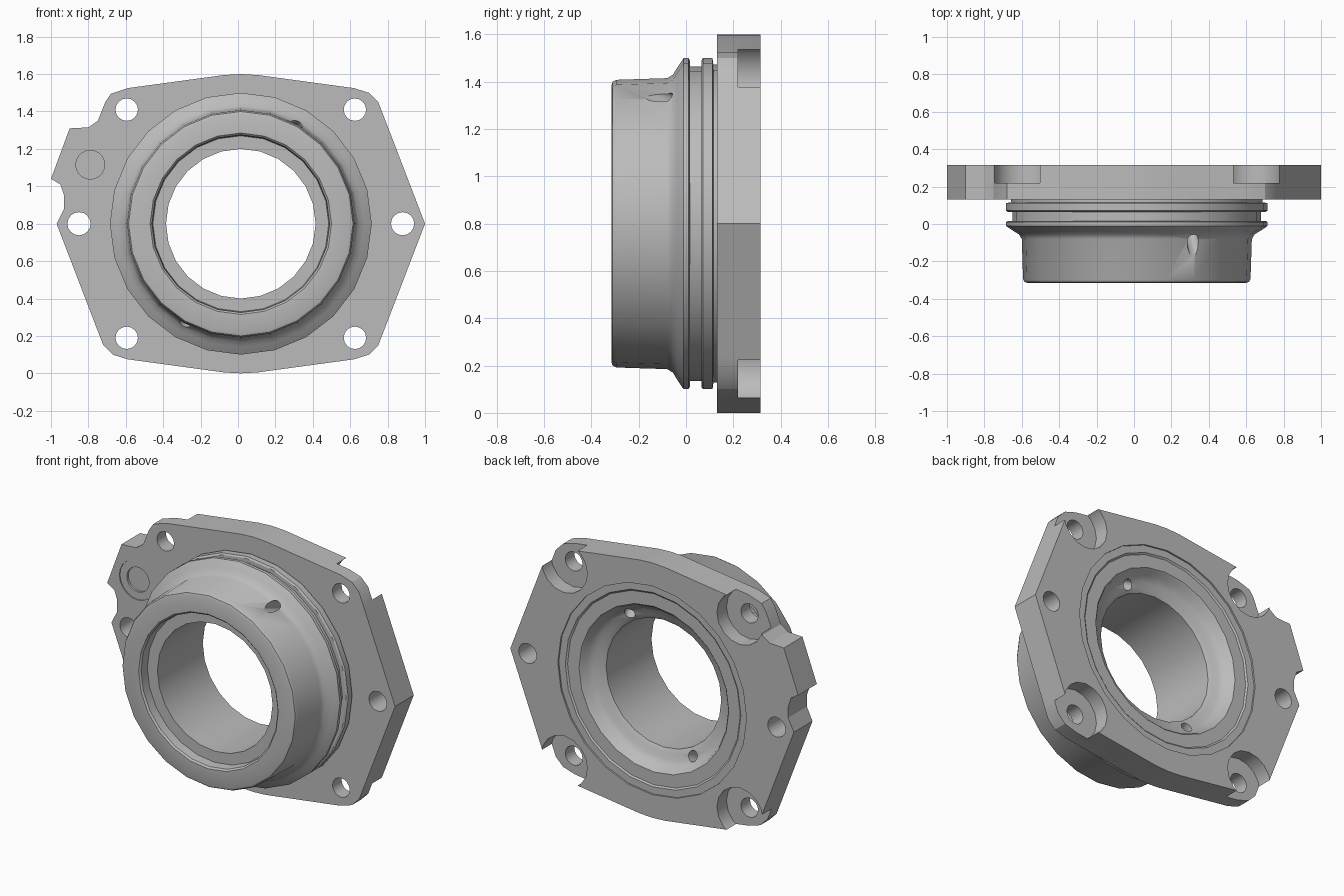
import bpy
import bmesh
import math
from mathutils import Vector

cube = bpy.data.objects.get("Cube")
if cube:
    bpy.data.objects.remove(cube, do_unlink=True)

CX, CZ = 0.015, 0.8          # axis of the bore
FRONT, BACK = 0.13, 0.315    # plate faces

metal = bpy.data.materials.new("grey_metal")
metal.use_nodes = True
GREY = (0.5, 0.5, 0.5, 1)
metal.diffuse_color = GREY
metal.node_tree.nodes["Principled BSDF"].inputs["Base Color"].default_value = GREY


def make_object(name, bm):
    bmesh.ops.recalc_face_normals(bm, faces=bm.faces)
    mesh = bpy.data.meshes.new(name)
    bm.to_mesh(mesh)
    bm.free()
    mesh.materials.append(metal)
    obj = bpy.data.objects.new(name, mesh)
    bpy.context.collection.objects.link(obj)
    return obj


def activate(obj):
    bpy.ops.object.select_all(action="DESELECT")
    obj.select_set(True)
    bpy.context.view_layer.objects.active = obj


def prism(name, points, y0, y1):
    """Extrude an (x, z) outline along y."""
    bm = bmesh.new()
    face = bm.faces.new([bm.verts.new((x, y0, z)) for x, z in points])
    new = bmesh.ops.extrude_face_region(bm, geom=[face])["geom"]
    verts = [v for v in new if isinstance(v, bmesh.types.BMVert)]
    bmesh.ops.translate(bm, verts=verts, vec=(0, y1 - y0, 0))
    return make_object(name, bm)


def circle(x, z, radius, sides):
    angles = [math.tau * i / sides for i in range(sides)]
    return [(x + radius * math.cos(a), z + radius * math.sin(a)) for a in angles]


def revolve(name, profile, sides):
    """Turn a closed (y, radius) profile around the bore axis."""
    bm = bmesh.new()
    rings = [[bm.verts.new((x, y, z)) for x, z in circle(CX, CZ, r, sides)]
             for y, r in profile]
    for a, b in zip(rings, rings[1:] + rings[:1]):
        for i in range(sides):
            j = (i + 1) % sides
            bm.faces.new((a[i], a[j], b[j], b[i]))
    return make_object(name, bm)


def rod(name, start, end, radius):
    """Slanted drill between two points."""
    axis = end - start
    bm = bmesh.new()
    bmesh.ops.create_cone(bm, cap_ends=True, segments=16, radius1=radius,
                          radius2=radius, depth=axis.length)
    bm.transform(axis.to_track_quat("Z", "Y").to_matrix().to_4x4())
    bmesh.ops.translate(bm, verts=bm.verts, vec=(start + end) / 2)
    return make_object(name, bm)


def cut(target, cutter):
    cutter.hide_render = True
    activate(target)
    mod = target.modifiers.new("cut", "BOOLEAN")
    mod.operation = "DIFFERENCE"
    mod.solver = "EXACT"
    mod.object = cutter
    bpy.ops.object.modifier_apply(modifier=mod.name)
    bpy.data.objects.remove(cutter, do_unlink=True)


def smooth(obj, degrees):
    activate(obj)
    bpy.ops.object.shade_smooth_by_angle(angle=math.radians(degrees))


# Flange plate: one quarter outline, mirrored, with an ear on the right side
quarter = [(0.985, 0), (0.77, 0.56), (0.735, 0.65), (0.685, 0.7),
           (0.605, 0.725), (0.09, 0.795)]
ear = [(-0.93, 0.88), (-0.93, 0.95), (-0.95, 1.01), (-1.0, 1.04),
       (-0.9, 1.31), (-0.8, 1.315), (-0.75, 1.35), (-0.71, 1.45), (-0.68, 1.495)]
upper_right = [(CX + x, CZ + z) for x, z in quarter]
upper_left = [(CX - 0.605, CZ + 0.725), (CX - 0.09, CZ + 0.795)]
lower_left = [(CX - x, CZ - z) for x, z in quarter]
lower_right = [(CX + x, CZ - z) for x, z in quarter[:0:-1]]
outline = (upper_right + [(CX, CZ + 0.8)] + upper_left[::-1] + ear[::-1]
           + lower_left + [(CX, CZ - 0.8)] + lower_right)
plate = prism("flange_plate", outline, FRONT, BACK)

# Central opening and side bolt holes
cut(plate, prism("opening_cutter", circle(CX, CZ, 0.655, 24), 0, 0.5))
for side in (-1, 1):
    cut(plate, prism("side_hole_cutter",
                     circle(CX + side * 0.865, CZ, 0.062, 16), 0, 0.5))
    # Corner bolt holes with spot faces at the back
    for level in (-1, 1):
        x, z = CX + side * 0.61, CZ + level * 0.61
        cut(plate, prism("bolt_hole_cutter", circle(x, z, 0.06, 16), 0, 0.5))
        cut(plate, prism("spot_face_cutter", circle(x, z, 0.16, 16), 0.22, 0.5))

# Shallow stepped seat on the ear
for radius, depth in ((0.125, 0.006), (0.077, 0.02)):
    cut(plate, prism("seat_cutter", circle(-0.79, 1.115, radius, 20),
                     FRONT - 0.1, FRONT + depth))
smooth(plate, 25)

# Bearing hub with sealing groove, front counterbore and rear cavity
hub_profile = [
    (-0.25, 0.40), (-0.25, 0.47), (-0.305, 0.475), (-0.315, 0.485),
    (-0.315, 0.585), (-0.31, 0.60), (-0.295, 0.608),
    (-0.08, 0.615), (-0.055, 0.63), (-0.037, 0.66), (-0.017, 0.69),
    (-0.01, 0.70), (0.01, 0.70), (0.016, 0.69),
    (0.016, 0.665), (0.065, 0.665), (0.065, 0.69), (0.072, 0.70),
    (0.112, 0.70), (0.116, 0.672), (0.14, 0.672), (0.14, 0.66),
    (0.305, 0.66), (0.305, 0.61), (0.297, 0.60), (0.297, 0.52),
    (0.287, 0.51), (0.25, 0.495), (0.225, 0.46), (0.215, 0.425), (0.20, 0.40)]
hub = revolve("bearing_hub", hub_profile, 24)

# Two slanted oil passages on opposite sides
for side in (-1, 1):
    out = Vector((0.49, 0, 0.87)) * side
    centre = Vector((CX, 0, CZ))
    start = centre + out * 0.664 + Vector((0, -0.2, 0))
    end = centre + out * 0.424 + Vector((0, 0.27, 0))
    cut(hub, rod("oil_passage_cutter", start, end, 0.034))
smooth(hub, 35)
